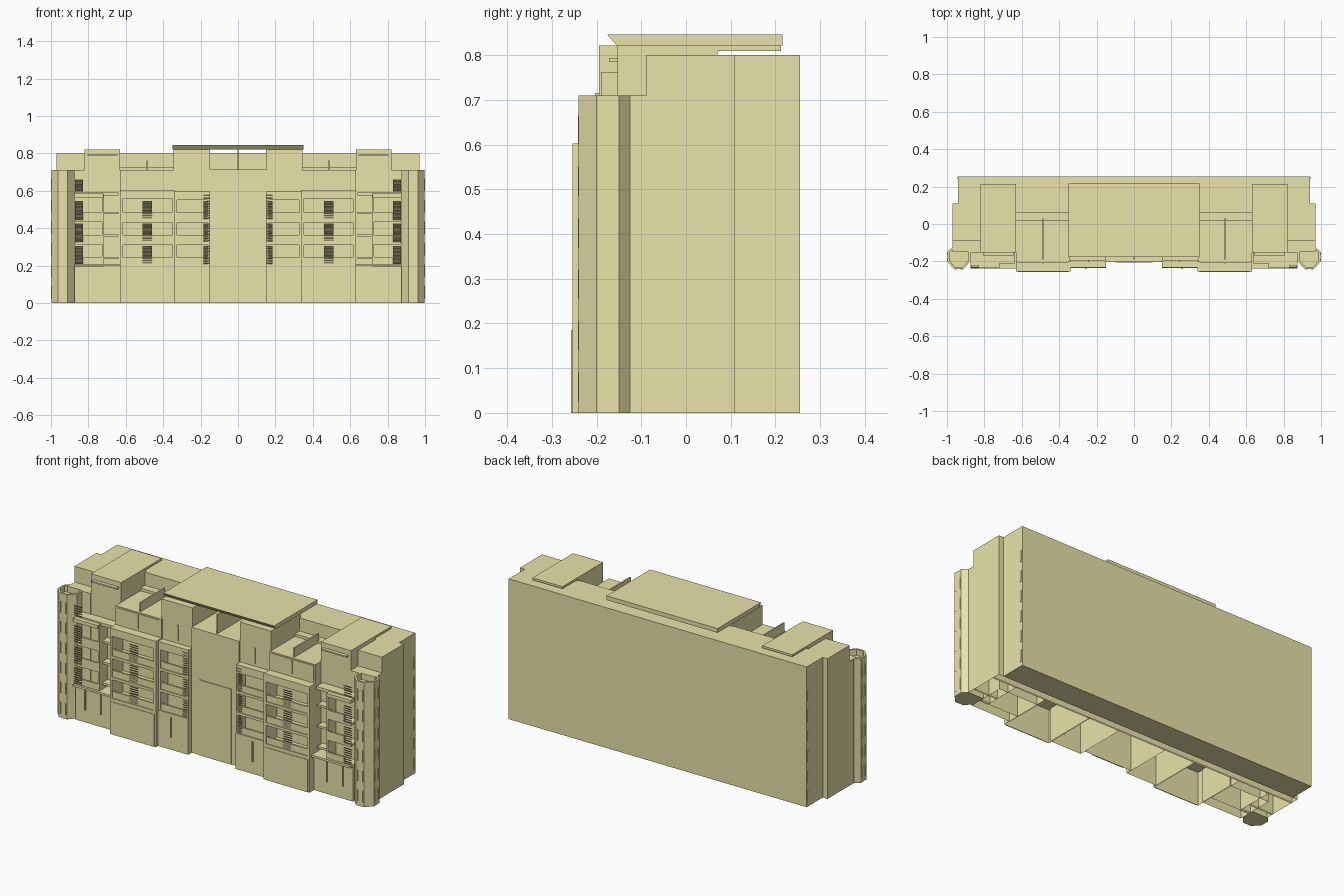
import bpy, bmesh, math
from mathutils import Matrix

if "Cube" in bpy.data.objects:
    bpy.data.objects.remove(bpy.data.objects["Cube"])

stone = bpy.data.materials.new("sandstone")
stone.use_nodes = True
stone.diffuse_color = (0.80, 0.77, 0.40, 1)
stone.node_tree.nodes["Principled BSDF"].inputs["Base Color"].default_value = stone.diffuse_color
stone.node_tree.nodes["Principled BSDF"].inputs["Roughness"].default_value = 0.9


def finish(bm, name):
    mesh = bpy.data.meshes.new(name)
    bm.to_mesh(mesh)
    bm.free()
    mesh.materials.append(stone)
    obj = bpy.data.objects.new(name, mesh)
    bpy.context.collection.objects.link(obj)
    return obj


def mirror(obj):
    obj.modifiers.new("Mirror", "MIRROR").use_mirror_merge = False
    return obj


def add_box(bm, x, y, z, tilt=0.0):
    mid = [(a + b) / 2 for a, b in (x, y, z)]
    size = [b - a for a, b in (x, y, z)]
    m = Matrix.Translation(mid) @ Matrix.Rotation(tilt, 4, 'X') @ Matrix.Diagonal((*size, 1))
    bmesh.ops.create_cube(bm, size=1, matrix=m)


def box(name, x, y, z, open_bottom=False, both=True):
    bm = bmesh.new()
    add_box(bm, x, y, z)
    if open_bottom:
        bm.normal_update()
        bmesh.ops.delete(bm, geom=[f for f in bm.faces if f.normal.z < -0.9], context='FACES_ONLY')
    obj = finish(bm, name)
    return mirror(obj) if both else obj


def boxes(name, items):
    bm = bmesh.new()
    for item in items:
        add_box(bm, *item)
    return mirror(finish(bm, name))


def moved(geom):
    return [v for v in geom if isinstance(v, bmesh.types.BMVert)]


def extrude_plan(points, z0, z1):
    bm = bmesh.new()
    face = bm.faces.new([bm.verts.new((x, y, z0)) for x, y in points])
    top = bmesh.ops.extrude_face_region(bm, geom=[face], use_keep_orig=True)["geom"]
    bmesh.ops.translate(bm, vec=(0, 0, z1 - z0), verts=moved(top))
    bmesh.ops.recalc_face_normals(bm, faces=bm.faces)
    return bm


# Main block and end wings
box("rear_slab", (-0.94, 0.94), (0.11, 0.255), (0, 0.80), both=False)
box("middle_slab", (-0.97, 0.97), (0.062, 0.11), (0, 0.80), True, both=False)
box("end_wing", (0.82, 0.97), (-0.088, 0.07), (0, 0.80), True)
box("end_wing_front", (0.82, 0.97), (-0.15, -0.08), (0, 0.71), True)

# Upper blocks with roof slabs
box("side_block", (0.63, 0.82), (-0.153, 0.07), (0, 0.822), True)
box("side_block_roof", (0.63, 0.82), (0.03, 0.213), (0.81, 0.822))
box("side_block_ledge", (0.645, 0.805), (-0.172, -0.15), (0.785, 0.793))
box("penthouse", (0.15, 0.345), (-0.195, 0.07), (0.585, 0.822))

# Central canopy with a sloping front edge
canopy = extrude_plan([(-0.35, -0.155), (0.35, -0.155), (0.35, 0.216), (-0.35, 0.216)], 0.822, 0.846)
for v in canopy.verts:
    if v.co.z > 0.84 and v.co.y < 0:
        v.co.y = -0.176
finish(canopy, "canopy")

# Centre tower with entrance panel
box("centre_tower", (-0.15, 0.15), (-0.203, 0.07), (0, 0.715), True, both=False)
box("entrance_panel", (-0.10, 0.10), (-0.207, -0.202), (0, 0.43), both=False)
box("centre_terrace_fin", (-0.004, 0.004), (-0.19, 0.07), (0.71, 0.822), both=False)

# Setback walls, roof terraces and their dividing fins
box("inner_wall", (0.15, 0.345), (-0.165, 0.07), (0.19, 0.60))
box("middle_wall", (0.34, 0.63), (-0.155, 0.07), (0.19, 0.71))
box("middle_upper_wall", (0.34, 0.63), (-0.203, -0.15), (0.585, 0.71))
box("terrace_fin", (0.481, 0.489), (-0.19, 0.03), (0.70, 0.762))
box("terrace_step", (0.345, 0.63), (0.02, 0.07), (0.70, 0.725))
box("terrace_wall_panel", (0.352, 0.622), (-0.207, -0.202), (0.612, 0.703))
boxes("upper_wall_ribs", [((0.24, 0.246), (-0.2, -0.194), (0.61, 0.70)),
                          ((0.482, 0.488), (-0.211, -0.206), (0.62, 0.70))])

# Ground floor bays
box("inner_base", (0.15, 0.345), (-0.235, 0.07), (0, 0.205), True)
box("middle_base", (0.34, 0.63), (-0.254, 0.07), (0, 0.205), True)
box("outer_base", (0.625, 0.875), (-0.215, 0.0), (0, 0.20), True)
box("middle_base_panel", (0.35, 0.62), (-0.257, -0.253), (0, 0.185))
boxes("base_ribs", [((x, x + 0.006), (y - 0.006, y + 0.001), (0.07, 0.185))
                    for x, y in ((0.255, -0.235), (0.71, -0.215), (0.81, -0.215))])

# Balcony frames, floors and parapets
floors = (0.205, 0.325, 0.445)


def balcony_bay(name, x0, x1, front, back, top):
    box(name + "_frame_top", (x0, x1), (front, back), (top - 0.045, top))
    boxes(name + "_frame_sides", [((a, a + 0.014), (front, back), (0.2, top)) for a in (x0, x1 - 0.014)])
    boxes(name + "_floors", [((x0, x1), (front, back), (z - 0.015, z)) for z in floors])
    boxes(name + "_parapets", [((x0, x1), (front + 0.004, front + 0.014), (z, z + 0.038)) for z in floors])


balcony_bay("middle_balcony", 0.34, 0.63, -0.254, -0.15, 0.603)
balcony_bay("inner_balcony", 0.15, 0.34, -0.232, -0.16, 0.595)

# Outer balconies
box("outer_pergola", (0.64, 0.875), (-0.21, -0.15), (0.575, 0.592))
box("outer_pergola_end", (0.72, 0.875), (-0.236, -0.15), (0.565, 0.585))
box("outer_ledge", (0.625, 0.875), (-0.238, -0.15), (0.197, 0.209))
boxes("outer_balcony_floors", [((0.72, 0.87), (-0.225, -0.15), (z - 0.012, z)) for z in floors])
boxes("outer_balcony_parapets", [((0.72, 0.83), (-0.225, -0.215), (z, z + 0.04)) for z in floors])
boxes("outer_window_ledges", [((0.64, 0.72), (-0.2, -0.15), (z + 0.03, z + 0.042)) for z in floors])
box("outer_divider", (0.716, 0.726), (-0.225, -0.15), (0.2, 0.58))
box("outer_link_wall", (0.82, 0.885), (-0.156, -0.14), (0, 0.71), True)


# Louvre screens made of tilted slats
def louvre(name, x, y, spans):
    items = []
    for z0, z1 in spans:
        count = int((z1 - z0) / 0.012)
        for i in range(count):
            z = z0 + (i + 0.5) * (z1 - z0) / count
            items.append((x, (y - 0.008, y + 0.008), (z - 0.0015, z + 0.0015), math.radians(-40)))
    boxes(name, items)


bays = [(z, z + 0.1) for z in floors]
louvre("middle_louvres", (0.46, 0.51), -0.245, bays)
louvre("inner_louvres", (0.153, 0.185), -0.228, bays + [(0.55, 0.58)])
louvre("outer_louvres", (0.828, 0.872), -0.225, bays + [(0.595, 0.66)])

# Corner towers with a hollow parapet
plan = [(0.875, -0.125), (0.875, -0.20), (0.912, -0.24), (0.962, -0.24),
        (0.998, -0.20), (0.998, -0.15), (0.972, -0.125)]
tower = extrude_plan(plan, 0, 0.71)
roof = [f for f in tower.faces if f.normal.z > 0.9]
bmesh.ops.inset_region(tower, faces=roof, thickness=0.012)
bmesh.ops.translate(tower, vec=(0, 0, -0.035), verts=moved(
    bmesh.ops.extrude_face_region(tower, geom=roof)["geom"]))
bmesh.ops.delete(tower, geom=[f for f in roof if f.is_valid], context='FACES_ONLY')
bmesh.ops.recalc_face_normals(tower, faces=tower.faces)
mirror(finish(tower, "corner_tower"))

# Narrow window strips on the towers and rear corners
levels = [0.025 + 0.115 * i for i in range(6)]
boxes("tower_window_strips", [((x, x + 0.006), (-0.242, -0.238), (z, z + 0.065))
                              for z in levels for x in (0.918, 0.95)])
boxes("tower_side_strips", [((0.996, 1.0), (y, y + 0.006), (z, z + 0.065))
                            for z in levels for y in (-0.194, -0.162)])
boxes("rear_corner_strips", [((0.938, 0.943), (0.24, 0.25), (z, z + 0.065)) for z in levels])
